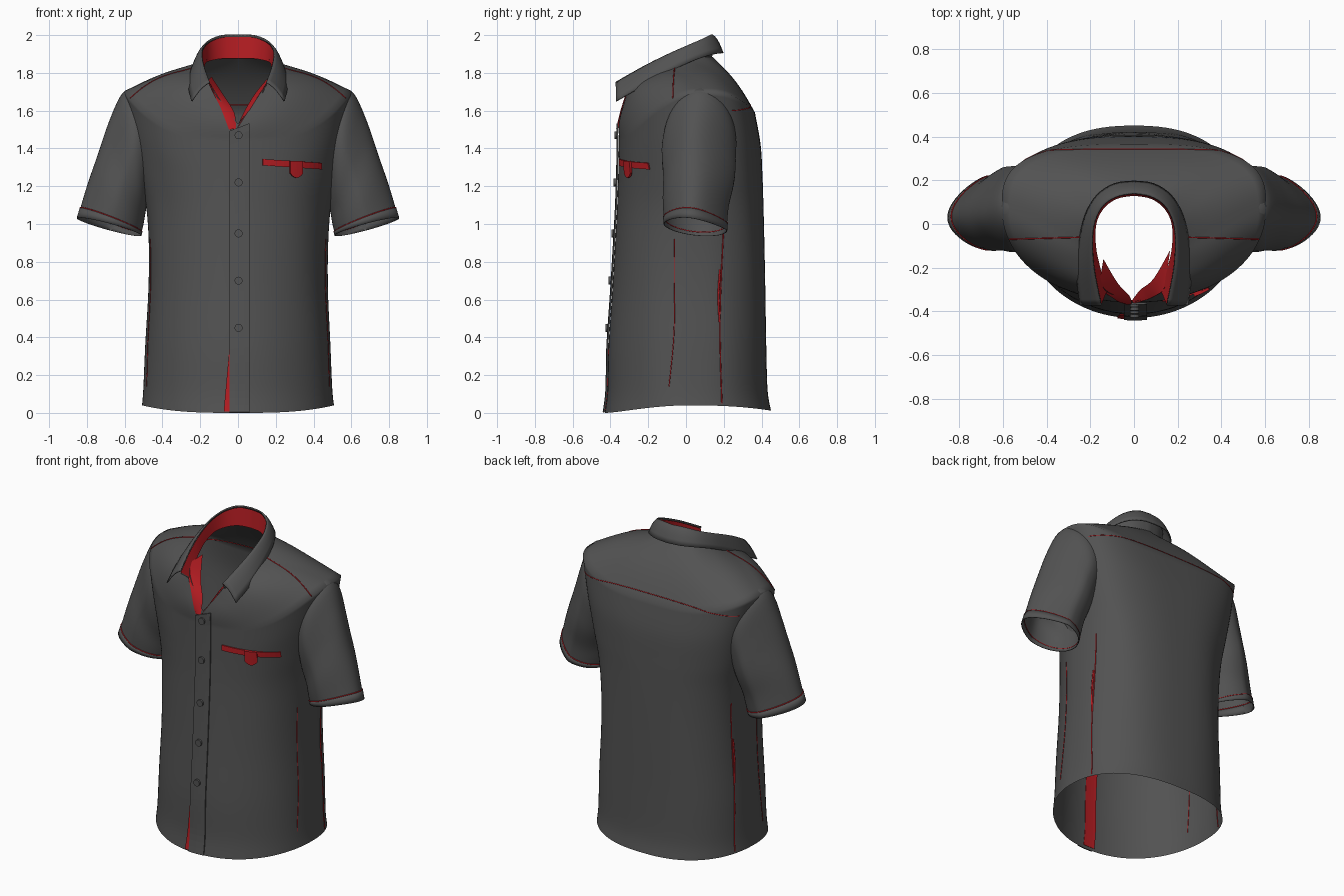
import bpy, math
from mathutils import Vector
from mathutils.bvhtree import BVHTree

if "Cube" in bpy.data.objects:
    bpy.data.objects.remove(bpy.data.objects["Cube"])


def material(name, rgb):
    m = bpy.data.materials.new(name)
    m.diffuse_color = (*rgb, 1)
    m.use_nodes = True
    m.node_tree.nodes["Principled BSDF"].inputs["Base Color"].default_value = m.diffuse_color
    return m


GREY = material("charcoal cloth", (0.085, 0.085, 0.085))
RED = material("red trim", (0.46, 0.012, 0.016))


def spline(pts, t):
    """Catmull-Rom point on a list of tuples, t from 0 to 1."""
    n = len(pts) - 1
    f = min(max(t, 0), 1) * n
    i = min(int(f), n - 1)
    f -= i
    p = [pts[min(max(i + k, 0), n)] for k in (-1, 0, 1, 2)]
    return [0.5 * (2 * b + (c - a) * f + (2 * a - 5 * b + 4 * c - d) * f * f
                   + (3 * b - a - 3 * c + d) * f ** 3) for a, b, c, d in zip(*p)]


def grid(name, rows, mat, wrap=False, thick=0, smooth=True, drop=None):
    """Mesh object from rows of points; drop(centre) removes faces."""
    n = len(rows[0])
    verts = [Vector(p) for r in rows for p in r]
    faces = []
    for i in range(len(rows) - 1):
        for j in range(n if wrap else n - 1):
            k = (j + 1) % n
            f = (i * n + j, i * n + k, (i + 1) * n + k, (i + 1) * n + j)
            if not (drop and drop(sum((verts[q] for q in f), Vector()) / 4)):
                faces.append(f)
    me = bpy.data.meshes.new(name)
    me.from_pydata(verts, [], faces)
    me.materials.append(mat)
    if smooth:
        me.shade_smooth()
    ob = bpy.data.objects.new(name, me)
    bpy.context.collection.objects.link(ob)
    if thick:
        m = ob.modifiers.new("thickness", 'SOLIDIFY')
        m.thickness = thick
        m.offset = 0
    return ob


# Torso: half width, front y, back y, side y, then z at front, side and back
BODY = [(.508, -.43, .45, .02, .0, .04, .012), (.50, -.415, .432, .02, .12, .13, .12),
        (.49, -.41, .425, .03, .35, .36, .35), (.475, -.39, .42, .03, .65, .65, .65),
        (.475, -.375, .415, .03, .9, .9, .9), (.49, -.365, .41, .04, 1.08, 1.1, 1.1),
        (.525, -.36, .405, .05, 1.22, 1.28, 1.25), (.568, -.357, .395, .06, 1.33, 1.5, 1.42),
        (.605, -.355, .365, .08, 1.45, 1.70, 1.59)]
# Neckline, front to back
NECK = [(0, -.355, 1.53), (.07, -.335, 1.62), (.14, -.29, 1.73), (.165, -.2, 1.785),
        (.18, -.1, 1.83), (.175, 0, 1.865), (.12, .1, 1.885), (0, .14, 1.885)]


def body_point(t, a):
    w, yf, yb, yc, zf, zs, zb = spline(BODY, t)
    s, c = math.sin(a), math.cos(a)
    if c >= 0:
        e = 1 - .06 * t
        x = w * math.copysign(abs(s) ** e, s)
        y, z = yc - (yc - yf) * c ** e, zf + (zs - zf) * abs(s) ** 3
    else:
        e = .84 - .16 * t  # squarer towards the shoulder blades
        x = w * math.copysign(abs(s) ** e, s)
        y, z = yc + (yb - yc) * abs(c) ** e, zb + (zs - zb) * s * s
    # soft cloth folds
    fold = .006 * math.sin(7 * a + 3 * z) * math.sin(math.pi * min(t, 1)) * abs(s)
    return Vector((x * (1 + fold), y * (1 + fold), z))


def neck_point(s, a):
    n = Vector(spline(NECK, abs(a) / math.pi))
    n.x = math.copysign(n.x, a)
    p = body_point(1, a).lerp(n, s)
    b = math.sin(math.pi * s) * abs(math.sin(a))
    if math.cos(a) > 0:
        p.y -= .04 * b * math.cos(a)
    p.z += .035 * b
    if math.cos(a) < 0:
        p += Vector((0, .012, .015)) * math.sin(math.pi * s) * -math.cos(a)
    return p


N = 112
angles = [-math.pi + 2 * math.pi * j / N for j in range(N)]
rows = [[body_point(i / 48, a) for a in angles] for i in range(49)]
rows += [[neck_point(i / 12, a) for a in angles] for i in range(1, 13)]


def in_armhole(c):
    return abs(c.x) > .46 and ((c.z - 1.44) / .2) ** 2 + ((c.y - .07) / .15) ** 2 < 1


flat = [p for r in rows for p in r]
quads = [(i * N + j, i * N + (j + 1) % N, (i + 1) * N + (j + 1) % N, (i + 1) * N + j)
         for i in range(len(rows) - 1) for j in range(N)]
TREE = BVHTree.FromPolygons(flat, quads)
grid("shirt_body", rows, GREY, wrap=True, drop=in_armhole)


def project(start, direction):
    """Torso point seen from start along direction, else the nearest one."""
    hit = TREE.ray_cast(Vector(start), Vector(direction))
    return hit if hit[0] else TREE.find_nearest(Vector(start))


def on_front(x, z, off=0.0):
    """Point on the chest at x, z, moved outward by off."""
    hit = TREE.ray_cast(Vector((x, -2, z)), Vector((0, 1, 0)))
    if hit[0] is None or hit[0].y > 0:
        hit = TREE.find_nearest(Vector((x, -.36, z)))
    n = hit[1] if hit[1].y < 0 else -hit[1]
    if abs(x) < .1:
        n = Vector((0, -1, 0))
    return hit[0] + n * off


def patch(name, fn, nu, nv, mat, off, thick):
    """Cloth plate on the chest; fn maps u, v in 0..1 to x, z."""
    return grid(name, [[on_front(*fn(i / nu, j / nv), off) for i in range(nu + 1)]
                       for j in range(nv + 1)], mat, thick=thick, smooth=False)


def piping(name, pts, r=.003):
    """Thin red cord through points."""
    cu = bpy.data.curves.new(name, 'CURVE')
    cu.dimensions = '3D'
    cu.bevel_depth = r
    cu.bevel_resolution = 1
    sp = cu.splines.new('POLY')
    sp.points.add(len(pts) - 1)
    for q, p in zip(sp.points, pts):
        q.co = (*p, 1)
    cu.materials.append(RED)
    bpy.context.collection.objects.link(bpy.data.objects.new(name, cu))


def seam(name, path, direction, r=.003, n=40):
    """Piping projected on the torso from a path beside it."""
    piping(name, [project(spline(path, i / n), direction)[0] for i in range(n + 1)], r)


# Sleeves: outer x, z, inner x, z, front y, back y
SLEEVE = [(.53, 1.725, .44, 1.22, -.10, .26), (.61, 1.695, .465, 1.16, -.122, .27),
          (.68, 1.55, .48, 1.11, -.128, .26), (.745, 1.36, .49, 1.06, -.125, .245),
          (.80, 1.20, .50, 1.0, -.12, .228), (.85, 1.03, .515, .94, -.115, .215)]


def sleeve_point(side, t, a, grow=0.0):
    ox, oz, ix, iz, yf, yb = spline(SLEEVE, t)
    c, s = math.cos(a), math.sin(a)
    k = 1 + grow
    x = (ox + ix) / 2 + (ox - ix) / 2 * c * k
    # flattened cloth tube, narrower on the outer side
    y = (yf + yb) / 2 + (yb - yf) / 2 * s * k * (1 - .28 * min(1, 2 * t) * max(c, 0))
    y -= .02 * t * max(c, 0)
    z = (oz + iz) / 2 + (oz - iz) / 2 * c * k - .018 * s * t
    y += .006 * math.sin(9 * t + 2 * a) * math.sin(math.pi * t)
    return Vector((side * x, y, z))


ring = [2 * math.pi * j / 48 for j in range(48)]
for side, tag in ((-1, "right"), (1, "left")):
    grid(tag + "_sleeve", [[sleeve_point(side, i / 24, a) for a in ring] for i in range(25)],
         GREY, wrap=True)
    grid(tag + "_cuff", [[sleeve_point(side, t, a, .012) for a in ring] for t in (.925, .96, 1)],
         GREY, wrap=True, thick=.004)
    piping(tag + "_cuff_piping", [sleeve_point(side, .922, a, .008) for a in ring + [0]], .0032)
    # Body seams with red piping
    inward = (-side, 0, 0)
    seam(tag + "_side_seam", [(side, .19, .05), (side, .18, .5), (side, .2, 1.0)], inward, .0035)
    seam(tag + "_side_seam_gusset", [(side, .178, .48), (side, .172, .62), (side, .18, .76)],
         inward, .006)
    seam(tag + "_pocket_seam", [(side, -.09, .14), (side, -.065, .4), (side, -.06, .65),
                                (side, -.06, .92)], inward, .0025)
    seam(tag + "_shoulder_seam", [(side * .22, -.06, 3), (side * .4, -.065, 3),
                                  (side * .575, -.07, 3)], (0, 0, -1), .0032)
seam("back_yoke_seam", [(-.55, 2, 1.60), (-.28, 2, 1.625), (0, 2, 1.63),
                        (.28, 2, 1.625), (.55, 2, 1.60)], (0, -1, 0), .0025)

# Collar, half outlines from centre back to front
FOLD = [(0, .14, 2.0), (.08, .125, 1.998), (.145, .08, 1.975), (.182, 0, 1.94),
        (.19, -.1, 1.895), (.18, -.22, 1.835), (.15, -.37, 1.75)]
EDGE = [(0, .195, 1.905), (.09, .183, 1.905), (.17, .13, 1.895), (.222, .04, 1.865),
        (.25, -.08, 1.81), (.262, -.22, 1.735), (.245, -.37, 1.65)]
STAND = [(0, .13, 1.885), (.08, .115, 1.885), (.14, .07, 1.875), (.173, 0, 1.86),
         (.175, -.1, 1.82), (.155, -.2, 1.77), (.125, -.31, 1.70)]


def half_line(pts, u):
    p = Vector(spline(pts, abs(u)))
    p.x = math.copysign(p.x, u)
    return p


us = [i / 24 - 1 for i in range(49)]
leaf, stand, back = [], [], []
for k in range(6):
    v = k / 5
    bulge = Vector((0, 0, .015 * math.sin(math.pi * v)))
    leaf.append([half_line(FOLD, u).lerp(half_line(EDGE, u), v) + bulge for u in us])
    stand.append([half_line(FOLD, u).lerp(half_line(STAND, u), v) * .995 for u in us])
    back.append([Vector((p.x * 1.04, (p.y + .08) * 1.04 - .08, p.z)) for p in stand[-1]])
grid("collar_leaf", leaf, GREY, thick=.008)
grid("collar_lining", stand, RED)
grid("collar_stand", back[1:], GREY)


# Red facings turned out along the neck opening
def facing(name, outer, inner):
    rws = []
    for i in range(13):
        p, q = on_front(*spline(outer, i / 12), .006), Vector(spline(inner, i / 12))
        rws.append([p, p.lerp(q, .5) + Vector((0, -.006, 0)), q])
    grid(name, rws, RED)


facing("right_facing", [(-.158, 1.755), (-.13, 1.69), (-.09, 1.61), (-.048, 1.50)],
       [(-.14, -.16, 1.78), (-.075, -.27, 1.68), (-.02, -.33, 1.59), (-.01, -.365, 1.505)])
facing("left_facing", [(.15, 1.75), (.11, 1.69), (.062, 1.61), (.005, 1.52)],
       [(.165, -.12, 1.78), (.09, -.25, 1.69), (.03, -.30, 1.59), (-.01, -.35, 1.50)])

# Button placket, its red underlap and the red inner facing
patch("front_placket", lambda u, v: (-.045 + .105 * u, .003 + (1.49 + .04 * u) * v),
      4, 40, GREY, .008, .008)
patch("placket_underlap", lambda u, v: (-.045 - .03 * (1 - v) * (1 - u), .008 + .34 * v),
      2, 10, RED, .005, .006)
patch("inner_facing", lambda u, v: (-.05 + .08 * u, .015 + 1.44 * v), 4, 40, RED, -.006, .002)

# Buttons
for z in (.45, .70, .95, 1.22, 1.47):
    bpy.ops.mesh.primitive_cylinder_add(vertices=20, radius=.021, depth=.014,
                                        location=on_front(.003, z, .016),
                                        rotation=(math.pi / 2, 0, 0))
    bpy.context.object.name = "button"
    bpy.context.object.data.materials.append(GREY)

# Chest pocket welt and tab
patch("pocket_welt", lambda u, v: (.13 + .31 * u, 1.31 - .02 * u + .034 * v),
      14, 2, RED, .004, .008)
patch("pocket_tab", lambda u, v: (.27 + .065 * u, 1.335 - (.09 - .1 * (u - .5) ** 2) * v),
      6, 6, RED, .014, .012)
